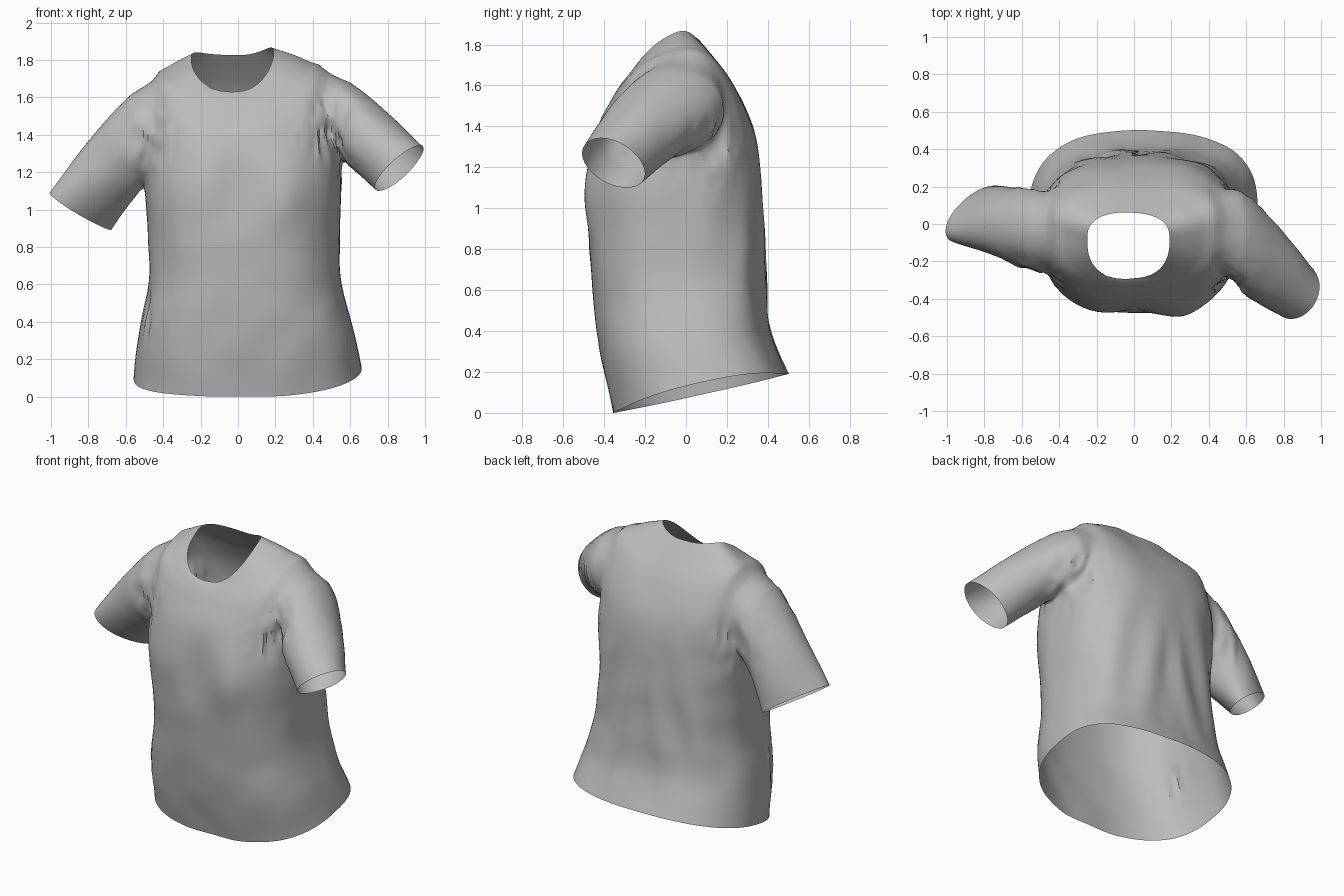
import bpy
import bmesh
import math
from mathutils import Vector, noise

if "Cube" in bpy.data.objects:
    bpy.data.objects.remove(bpy.data.objects["Cube"], do_unlink=True)


def make_material(name, value):
    mat = bpy.data.materials.new(name)
    mat.use_nodes = True
    colour = (value, value, value, 1)
    mat.diffuse_color = colour
    mat.node_tree.nodes["Principled BSDF"].inputs["Base Color"].default_value = colour
    return mat


fabric = make_material("grey fabric", 0.5)
opening = make_material("temporary opening", 0.1)


def spline(rows, steps):
    """Catmull-Rom interpolation of parameter rows."""
    out = []
    for i in range(len(rows) - 1):
        a, b = rows[max(i - 1, 0)], rows[i]
        c, d = rows[i + 1], rows[min(i + 2, len(rows) - 1)]
        for s in range(steps):
            t = s / steps
            out.append([q + t / 2 * (r - p + t * (2 * p - 5 * q + 4 * r - w
                        + t * (3 * (q - r) + w - p)))
                        for p, q, r, w in zip(a, b, c, d)])
    out.append(list(rows[-1]))
    return out


def power(v, n):
    return math.copysign(abs(v) ** n, v)


def torso_point(row, angle):
    left, right, front, back, mid, zf, zb, zl, zr = row
    c, s = math.cos(angle), math.sin(angle)
    x = (left + right) / 2 + (right - left) / 2 * power(c, 0.78)
    y = mid + ((back - mid) if s > 0 else (mid - front)) * power(s, 0.78)
    # Height slopes evenly from front to back, lifted towards the sides
    slope = (zb - zf) / (back - front)
    lift = (zr if c > 0 else zl) - (zf + slope * (mid - front))
    return x, y, zf + slope * (y - front) + lift * c * c


def sleeve_point(row, angle):
    xt, zt, xb, zb, mid, vx, vy, lean = row
    c, s = math.cos(angle), math.sin(angle)
    return ((xt + xb) / 2 + c * (xt - xb) / 2 + s * vx,
            mid + c * lean + s * vy,
            (zt + zb) / 2 + c * (zt - zb) / 2)


def loft(name, rows, steps, count, point):
    """Closed tube through the rows; the end caps are marked as openings."""
    bm = bmesh.new()
    rings = [[bm.verts.new(point(r, math.tau * k / count)) for k in range(count)]
             for r in spline(rows, steps)]
    for lo, hi in zip(rings, rings[1:]):
        for k in range(count):
            n = (k + 1) % count
            bm.faces.new((lo[k], lo[n], hi[n], hi[k]))
    caps = [bm.faces.new(rings[0][::-1]), bm.faces.new(rings[-1])]
    for cap in caps:
        cap.material_index = 1
    bmesh.ops.poke(bm, faces=caps)
    bmesh.ops.recalc_face_normals(bm, faces=bm.faces)
    mesh = bpy.data.meshes.new(name)
    bm.to_mesh(mesh)
    bm.free()
    mesh.materials.append(fabric)
    mesh.materials.append(opening)
    obj = bpy.data.objects.new(name, mesh)
    bpy.context.collection.objects.link(obj)
    return obj


# Body rows: left, right, front, back, middle, then heights front, back, left, right
body = [
    (-.555, .66, -.355, .50, .08, 0, .19, .09, .15),
    (-.53, .615, -.42, .415, .03, .3, .4, .34, .36),
    (-.48, .555, -.455, .39, 0, .58, .62, .6, .6),
    (-.48, .545, -.48, .375, -.02, .88, .9, .88, .88),
    (-.5, .555, -.485, .365, -.03, 1.15, 1.15, 1.15, 1.15),
    (-.5, .55, -.435, .33, -.03, 1.38, 1.4, 1.45, 1.46),
    (-.46, .49, -.37, .24, -.03, 1.52, 1.59, 1.69, 1.725),
    (-.36, .36, -.32, .14, -.05, 1.6, 1.73, 1.765, 1.79),
    (-.25, .19, -.29, .06, -.08, 1.63, 1.825, 1.81, 1.845),
]
# Sleeve rows: top x, z, bottom x, z, middle y, sideways half width x, y, top lean y
left_rows = [
    (.33, 1.73, .38, 1.27, -.05, 0, .2, 0),
    (.53, 1.715, .54, 1.26, -.05, .02, .235, 0),
    (.74, 1.565, .62, 1.22, -.19, .07, .2, -.03),
    (.97, 1.34, .75, 1.1, -.355, .07, .14, -.06),
]
right_rows = [
    (-.31, 1.71, -.35, 1.2, -.03, 0, .19, 0),
    (-.52, 1.655, -.49, 1.13, -.04, 0, .225, 0),
    (-.78, 1.39, -.59, 1.02, .01, .02, .19, -.02),
    (-1.0, 1.09, -.68, .89, .055, .04, .14, -.06),
]

shirt = loft("shirt", body, 9, 112, torso_point)
bpy.context.view_layer.objects.active = shirt
shirt.select_set(True)

# Join the sleeves to the body
for name, rows in (("left_sleeve", left_rows), ("right_sleeve", right_rows)):
    sleeve = loft(name, rows, 10, 56, sleeve_point)
    mod = shirt.modifiers.new(name, "BOOLEAN")
    mod.operation = "UNION"
    mod.solver = "EXACT"
    mod.object = sleeve
    bpy.ops.object.modifier_apply(modifier=mod.name)
    bpy.data.objects.remove(sleeve, do_unlink=True)

# Cut open the neck, hem and cuffs
bm = bmesh.new()
bm.from_mesh(shirt.data)
bmesh.ops.delete(bm, geom=[f for f in bm.faces if f.material_index == 1], context="FACES")
bmesh.ops.remove_doubles(bm, verts=bm.verts, dist=0.004)
bmesh.ops.triangulate(bm, faces=[f for f in bm.faces if len(f.verts) > 4])

# Soften the armhole joins
seam = {v for e in bm.edges if e.is_manifold and e.calc_face_angle(0) > 0.3
        and e.verts[0].co.z > 1 for v in e.verts if abs(v.co.x) > 0.3}
for _ in range(4):
    seam |= {e.other_vert(v) for v in seam for e in v.link_edges}
seam = [v for v in seam if not v.is_boundary]
for _ in range(14):
    bmesh.ops.smooth_vert(bm, verts=seam, factor=0.5, use_axis_x=True,
                          use_axis_y=True, use_axis_z=True)

# Cloth folds: creases at the armpits and waist, long drapes down the back
bm.normal_update()
creases = [(Vector((.5, -.25, 1.42)), .17, .025), (Vector((-.47, -.25, 1.38)), .17, .02),
           (Vector((.55, .12, 1.32)), .17, .02), (Vector((-.5, .15, 1.3)), .17, .018),
           (Vector((-.46, -.2, .42)), .14, .016)]
shifts = {}
for v in bm.verts:
    p = v.co
    ridge = 1 - 2.5 * abs(noise.noise(Vector((p.x * 13, p.y * 13, p.z * 5))))
    amount = 0.006 * noise.noise(p * 5)
    for centre, size, depth in creases:
        amount += depth * (ridge - 0.6) * math.exp(-((p - centre).length / size) ** 2)
    if p.y > 0.1 and abs(p.x) < 0.55:
        fade = math.exp(-((p.z - 0.75) / 0.35) ** 2) * min(1, (p.y - 0.1) * 6)
        amount += 0.011 * fade * math.sin(24 * p.x + 5 * p.z * (1 if p.x > 0 else -1))
    shifts[v] = amount
for v, amount in shifts.items():
    v.co += v.normal * amount

# Fuller cloth on both sides of the chest, with a shallow dip between
for v in bm.verts:
    if v.co.y < -0.3 and abs(v.co.x) < 0.5:
        height = math.exp(-((v.co.z - 1.1) / .2) ** 2)
        for x, depth in ((0, -.025), (.28, .03), (-.22, .005)):
            v.co.y -= depth * height * math.exp(-((v.co.x - x) / .12) ** 2)
bm.to_mesh(shirt.data)
bm.free()

shirt.data.materials.pop(index=1)
bpy.data.materials.remove(opening)
bpy.ops.object.shade_smooth_by_angle(angle=math.radians(35))
